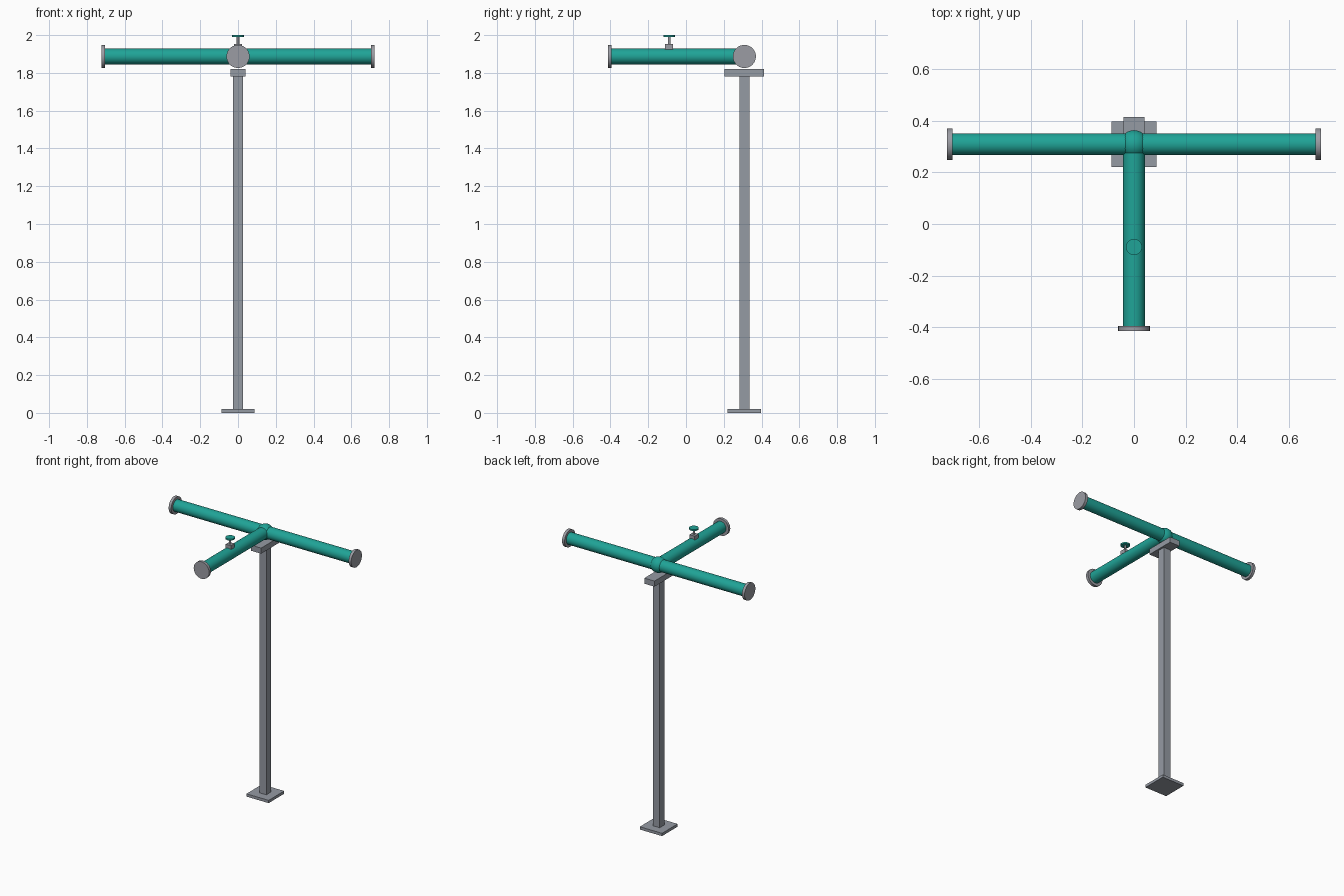
import bpy, math
from mathutils import Vector

if "Cube" in bpy.data.objects:
    bpy.data.objects.remove(bpy.data.objects["Cube"])


def material(name, rgb):
    m = bpy.data.materials.new(name)
    m.diffuse_color = (*rgb, 1)
    m.use_nodes = True
    m.node_tree.nodes["Principled BSDF"].inputs["Base Color"].default_value = m.diffuse_color
    return m


TEAL = material("teal paint", (0.014, 0.37, 0.31))
STEEL = material("support steel", (0.30, 0.325, 0.37))
FLANGE = material("flange grey", (0.33, 0.335, 0.37))

PY, PZ = 0.309, 1.887      # pipe junction position
R, FR, FT = 0.042, 0.061, 0.02
VY = -0.089                # valve position along the branch


def finish(name, mat, smooth=False):
    ob = bpy.context.object
    ob.name = name
    ob.data.materials.append(mat)
    if smooth:
        bpy.ops.object.shade_smooth_by_angle(angle=math.radians(35))
    return ob


def box(name, lo, hi, mat):
    lo, hi = Vector(lo), Vector(hi)
    bpy.ops.mesh.primitive_cube_add(size=1, location=(lo + hi) / 2)
    bpy.context.object.scale = hi - lo
    bpy.ops.object.transform_apply(location=False, rotation=False, scale=True)
    return finish(name, mat)


def rod(name, a, b, r, mat):
    a, b = Vector(a), Vector(b)
    d = b - a
    bpy.ops.mesh.primitive_cylinder_add(
        vertices=40, radius=r, depth=d.length, location=(a + b) / 2,
        rotation=d.to_track_quat('Z', 'Y').to_euler())
    return finish(name, mat, True)


# Support post with base plate and saddle plate
box("base_plate", (-0.088, PY - 0.088, 0), (0.088, PY + 0.088, 0.02), STEEL)
box("post", (-0.027, PY - 0.027, 0.02), (0.027, PY + 0.027, 1.78), STEEL)
box("saddle_plate", (-0.04, PY - 0.105, 1.78), (0.04, PY + 0.105, 1.82), STEEL)

# Header pipe, branch pipe and rounded junction
rod("header_pipe", (-0.71, PY, PZ), (0.71, PY, PZ), R, TEAL)
rod("branch_pipe", (0, PY, PZ), (0, -0.40, PZ), R, TEAL)
bpy.ops.mesh.primitive_uv_sphere_add(segments=40, ring_count=20, radius=0.054,
                                     location=(0, PY, PZ))
finish("junction", TEAL, True)

# End flanges
for side, s in (("left", -1), ("right", 1)):
    rod(side + "_flange", (s * (0.723 - FT), PY, PZ), (s * 0.723, PY, PZ), FR, FLANGE)
rod("branch_flange", (0, -0.414 + FT, PZ), (0, -0.414, PZ), FR, FLANGE)

# Valve on the branch: body, stem and handwheel
box("valve_body", (-0.021, VY - 0.021, 1.91), (0.021, VY + 0.021, 1.952), FLANGE)
rod("valve_stem", (0, VY, 1.95), (0, VY, 1.992), 0.007, FLANGE)
rod("valve_wheel", (0, VY, 1.99), (0, VY, 2.0), 0.031, TEAL)
